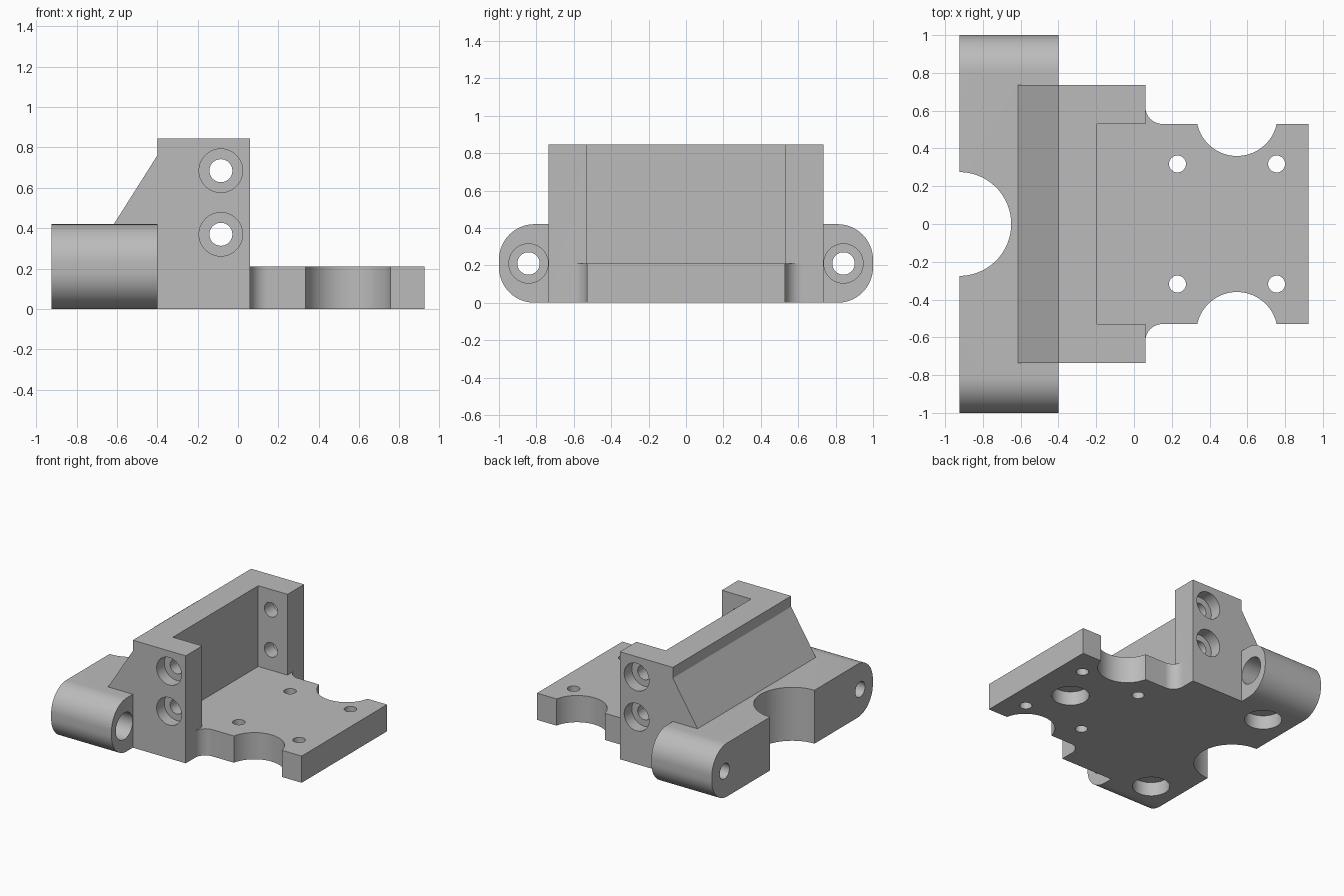
import bpy, bmesh, math
from mathutils import Vector

if "Cube" in bpy.data.objects:
    bpy.data.objects.remove(bpy.data.objects["Cube"])

grey = bpy.data.materials.new("grey plastic")
grey.diffuse_color = (0.5, 0.5, 0.5, 1)
grey.use_nodes = True
grey.node_tree.nodes["Principled BSDF"].inputs["Base Color"].default_value = grey.diffuse_color


def prism(name, pts, place, vec):
    """Extrude a flat outline; place maps (u, v) to a 3D point."""
    bm = bmesh.new()
    face = bm.faces.new([bm.verts.new(place(u, v)) for u, v in pts])
    res = bmesh.ops.extrude_face_region(bm, geom=[face])
    moved = [g for g in res["geom"] if isinstance(g, bmesh.types.BMVert)]
    bmesh.ops.translate(bm, verts=moved, vec=Vector(vec))
    bmesh.ops.recalc_face_normals(bm, faces=bm.faces)
    me = bpy.data.meshes.new(name)
    bm.to_mesh(me)
    bm.free()
    me.materials.append(grey)
    ob = bpy.data.objects.new(name, me)
    bpy.context.collection.objects.link(ob)
    return ob


def arc(cx, cy, r, a0, a1, n=16):
    return [(cx + r * math.cos(math.radians(a0 + (a1 - a0) * i / n)),
             cy + r * math.sin(math.radians(a0 + (a1 - a0) * i / n))) for i in range(n + 1)]


def boolean(body, other, op):
    mod = body.modifiers.new(op, 'BOOLEAN')
    mod.operation, mod.solver, mod.object = op, 'EXACT', other
    bpy.context.view_layer.objects.active = body
    bpy.ops.object.modifier_apply(modifier=mod.name)
    bpy.data.objects.remove(other)


def bore(body, axis, a, b, r, start, end, n=40):
    """Round hole along an axis; a and b are the other two coordinates in order."""
    place = {'X': lambda u, v: (start, u, v),
             'Y': lambda u, v: (u, start, v),
             'Z': lambda u, v: (u, v, start)}[axis]
    vec = [0, 0, 0]
    vec['XYZ'.index(axis)] = end - start
    boolean(body, prism("bore", arc(a, b, r, 0, 360, n)[:-1], place, vec), 'DIFFERENCE')


# Rear hinge bar with rounded ends
R = 0.19
half = arc(1 - R, 0.42 - R, R, 90, 0) + arc(1 - R, R, R, 0, -90)
bar = half + [(-y, z) for y, z in reversed(half)]
body = prism("mount_bracket", bar, lambda y, z: (-0.925, y, z), (0.525, 0, 0))

# Upright wall with sloped back and front pocket
wall = prism("wall", [(0.06, 0), (0.06, 0.845), (-0.4, 0.845), (-0.4, 0.76),
                      (-0.691, 0.3), (-0.5, 0.1), (-0.5, 0)],
             lambda x, z: (x, -0.735, z), (0, 1.47, 0))
pocket = prism("pocket", [(-0.195, -0.53), (0.3, -0.53), (0.3, 0.53), (-0.195, 0.53)],
               lambda x, y: (x, y, 0.21), (0, 0, 1))
boolean(wall, pocket, 'DIFFERENCE')
boolean(body, wall, 'UNION')

# Front plate with side bites and corner fillets
bite = math.degrees(math.asin(0.045 / 0.215))
side = [(0.925, 0.53)] + arc(0.545, 0.575, 0.215, -bite, -180 + bite, 32)
side += arc(0.15, 0.62, 0.09, -90, -180, 12) + [(0, 0.62)]
outline = side + [(x, -y) for x, y in reversed(side)]
plate = prism("plate", outline, lambda x, y: (x, y, 0), (0, 0, 0.21))
boolean(body, plate, 'UNION')

# Round notch in the rear bar
bore(body, 'Z', -0.925, 0, 0.275, -0.1, 0.5, 64)

for s in (-1, 1):
    # Hinge holes with counterbore
    bore(body, 'X', s * 0.842, 0.21, 0.06, -1.1, -0.35)
    bore(body, 'X', s * 0.842, 0.21, 0.105, -0.6, -0.35)
    # Wall screw holes with counterbore
    for z in (0.685, 0.37):
        bore(body, 'Y', -0.085, z, 0.057, s * 0.45, s * 0.9)
        bore(body, 'Y', -0.085, z, 0.108, s * 0.64, s * 0.9)
    # Plate screw holes
    for x in (0.23, 0.755):
        bore(body, 'Z', x, s * 0.318, 0.045, -0.1, 0.4, 32)
    # Blind sockets under the bar
    bore(body, 'Z', -0.69, s * 0.63, 0.135, -0.1, 0.11)

# Blind socket under the plate
bore(body, 'Z', 0.6, 0, 0.135, -0.1, 0.11)

bpy.ops.object.select_all(action='DESELECT')
body.select_set(True)
bpy.context.view_layer.objects.active = body
bpy.ops.object.shade_smooth_by_angle(angle=math.radians(30))
